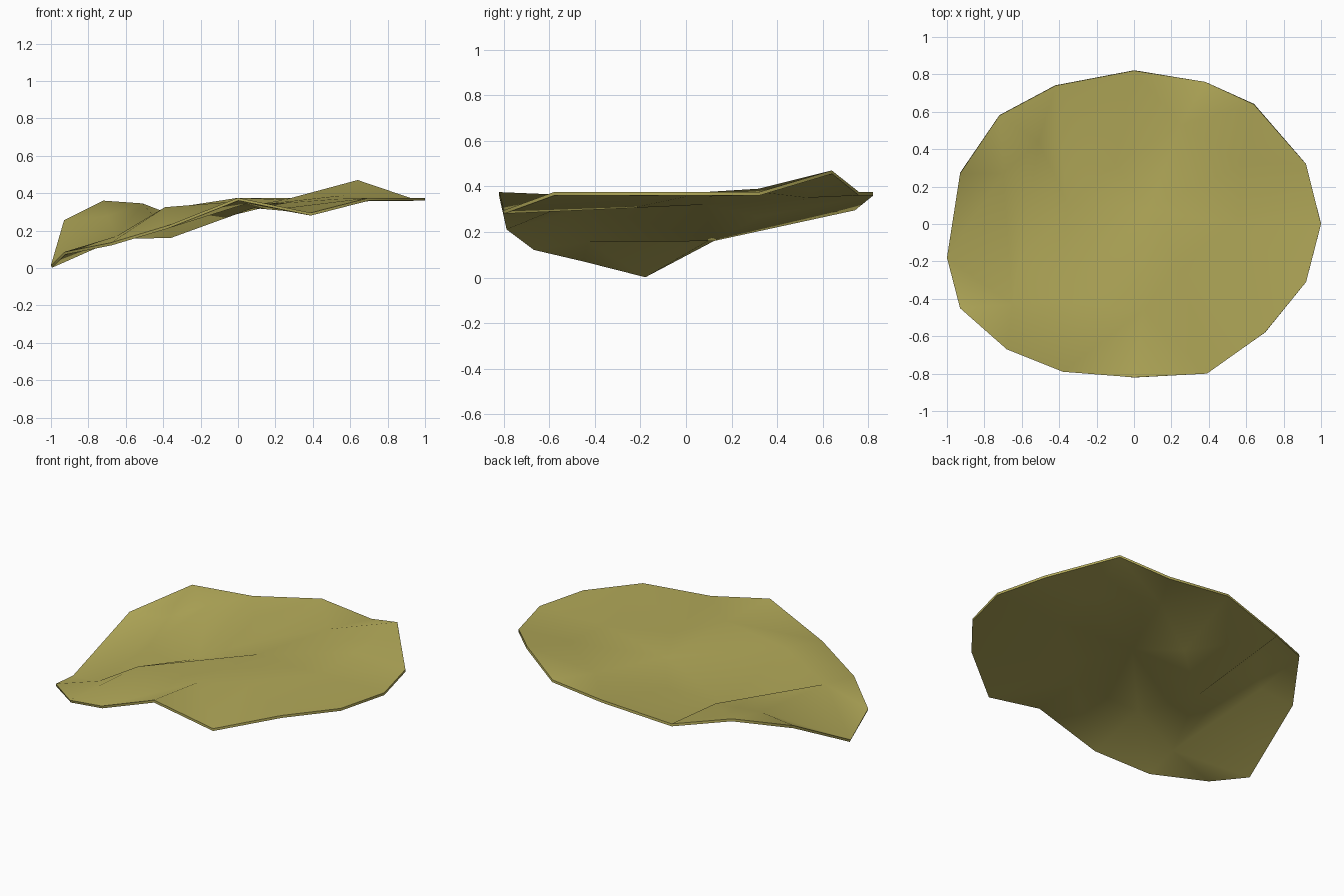
import bpy, math
from mathutils import Vector
from mathutils.geometry import delaunay_2d_cdt

if "Cube" in bpy.data.objects:
    bpy.data.objects.remove(bpy.data.objects["Cube"])

# Rim of the wilted leaf-like sheet, counter-clockwise from the right
rim = [(1, 0, .375), (.92, .32, .375), (.64, .64, .47), (.38, .76, .375),
       (0, .82, .375), (-.42, .74, .31), (-.72, .58, .36), (-.93, .27, .255),
       (-1, -.18, .015), (-.93, -.45, .085), (-.68, -.67, .135), (-.38, -.79, .225),
       (0, -.82, .375), (.39, -.80, .295), (.70, -.58, .375), (.92, -.31, .375)]

# Inner points that form the ridges and valleys
inner = [(-.51, .44, .345), (-.70, .27, .278), (-.65, -.43, .17), (-.39, -.42, .325),
         (-.36, .12, .175), (-.10, .32, .28), (.05, -.46, .36), (.25, -.24, .32),
         (.08, .08, .335), (.25, .53, .365), (.55, 0, .37), (.58, .32, .39)]

points = rim + inner
n = len(rim)
edges = [(i, (i + 1) % n) for i in range(n)]
# Fold lines: ridge on the left, dip behind it, valley to the back
edges += [(n, n + 2), (n + 2, n + 3), (n + 3, n + 4), (n + 4, n + 5), (n + 4, 5), (n, n + 1)]
verts2d, _, faces, _, _, _ = delaunay_2d_cdt(
    [Vector(p[:2]) for p in points], edges, [], 1, 1e-5)

# Heights from the nearest source point
verts = []
for v in verts2d:
    z = min(points, key=lambda p: (p[0] - v.x) ** 2 + (p[1] - v.y) ** 2)[2]
    verts.append((v.x, v.y, z))

mesh = bpy.data.meshes.new("warped_sheet")
mesh.from_pydata(verts, [], [list(f) for f in faces])
sheet = bpy.data.objects.new("warped_sheet", mesh)
bpy.context.collection.objects.link(sheet)

# Thin, even thickness below the top surface
solid = sheet.modifiers.new("thickness", 'SOLIDIFY')
solid.thickness = .015
solid.offset = -1
bpy.context.view_layer.objects.active = sheet
sheet.select_set(True)
bpy.ops.object.modifier_apply(modifier=solid.name)
bpy.ops.object.shade_smooth_by_angle(angle=math.radians(60))

# Olive colour
mat = bpy.data.materials.new("olive")
mat.diffuse_color = (.45, .40, .10, 1)
mat.use_nodes = True
mat.node_tree.nodes["Principled BSDF"].inputs["Base Color"].default_value = mat.diffuse_color
mesh.materials.append(mat)
